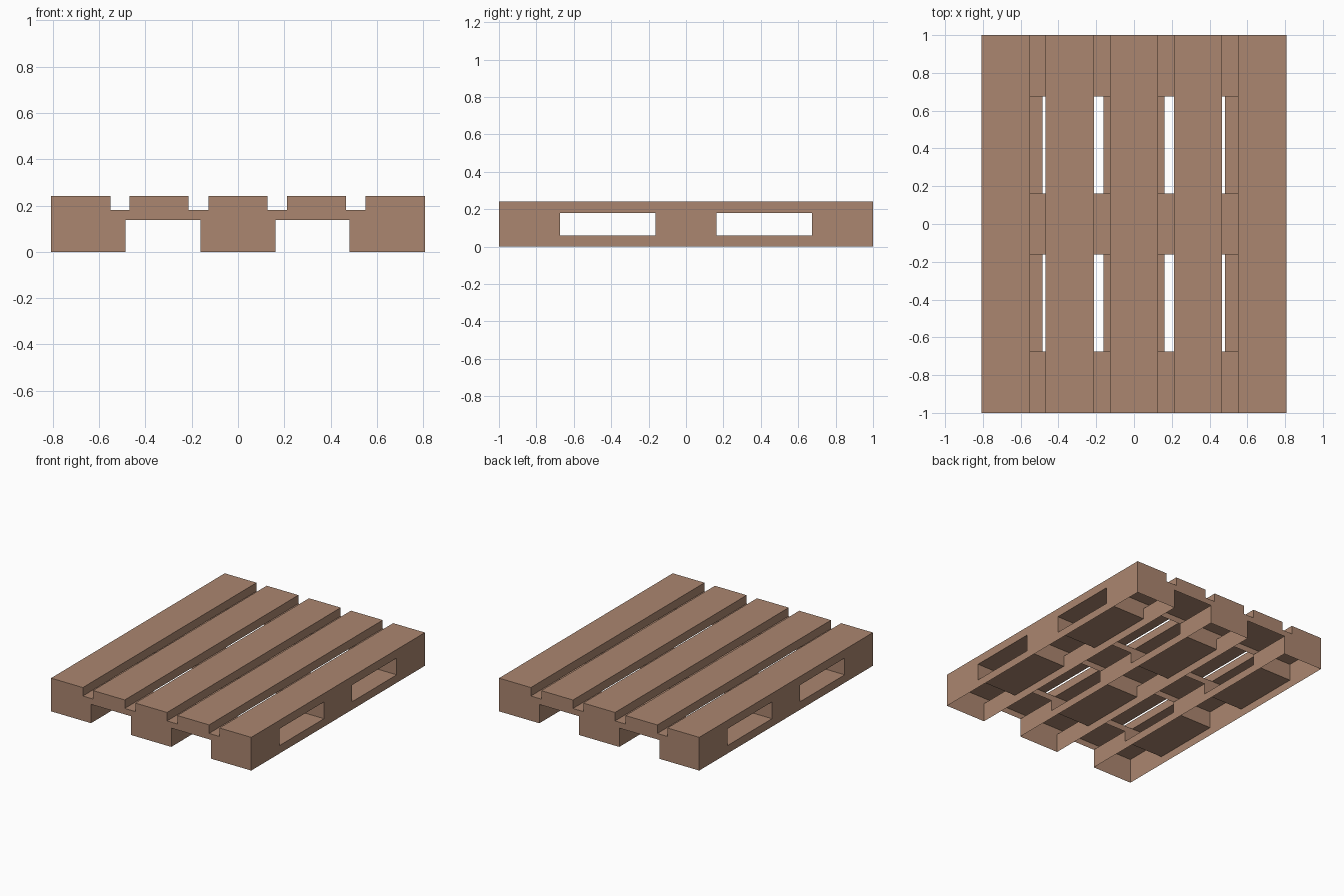
import bpy, bmesh

if "Cube" in bpy.data.objects:
    bpy.data.objects.remove(bpy.data.objects["Cube"])

wood = bpy.data.materials.new("pallet wood")
wood.diffuse_color = (0.41, 0.24, 0.16, 1)
wood.use_nodes = True
wood.node_tree.nodes["Principled BSDF"].inputs["Base Color"].default_value = wood.diffuse_color

FACES = {"bottom": (0, 3, 2, 1), "top": (4, 5, 6, 7), "front": (0, 1, 5, 4),
         "right": (1, 2, 6, 5), "back": (2, 3, 7, 6), "left": (3, 0, 4, 7)}
SIDES = ("front", "right", "back", "left")


def add_box(bm, x, y, z, faces):
    """Add a box from (min, max) ranges, keeping only the named faces."""
    corners = [(x[0], y[0]), (x[1], y[0]), (x[1], y[1]), (x[0], y[1])]
    v = [bm.verts.new((cx, cy, cz)) for cz in z for cx, cy in corners]
    for name in faces:
        bm.faces.new([v[i] for i in FACES[name]])


def make_part(name, boxes):
    bm = bmesh.new()
    for box in boxes:
        add_box(bm, *box)
    bmesh.ops.remove_doubles(bm, verts=bm.verts, dist=0.0001)
    mesh = bpy.data.meshes.new(name)
    bm.to_mesh(mesh)
    bm.free()
    mesh.materials.append(wood)
    bpy.context.collection.objects.link(bpy.data.objects.new(name, mesh))


HX = 0.807
columns = [(-HX, -0.485), (-0.162, 0.162), (0.482, HX)]
rows = [(-1, -0.675), (-0.162, 0.162), (0.675, 1)]
gaps = [(-0.675, -0.162), (0.162, 0.675)]

# Top slats, closed boards
for i, c in enumerate((-0.679, -0.341, 0, 0.339, 0.679)):
    make_part(f"top_slat_{i + 1}",
              [((c - 0.128, c + 0.128), (-1, 1), (0.18, 0.242), FACES)])

# Cross boards, hollow underneath
for i, y in enumerate(rows):
    make_part(f"cross_board_{i + 1}",
              [((-HX, HX), y, (0.137, 0.18), SIDES + ("top",))])

# Runners with their blocks, open at the bottom
for i, x in enumerate(columns):
    boxes = [(x, (-1, 1), (0, 0.058), SIDES)]
    boxes += [(x, y, (0, 0.058), ("top",)) for y in gaps]
    boxes += [(x, y, (0.058, 0.137), SIDES) for y in rows]
    make_part(f"runner_{i + 1}", boxes)
